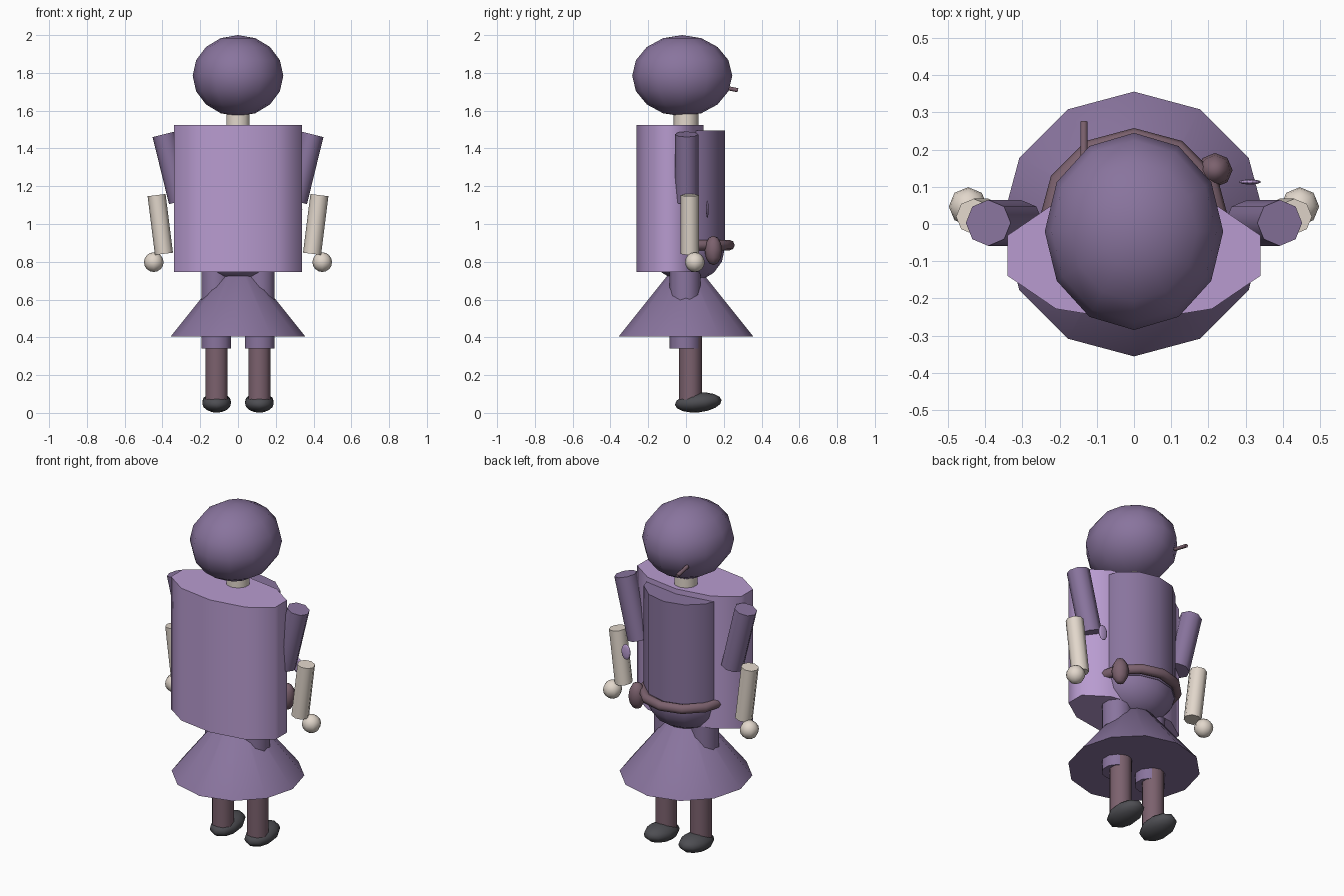
import bpy, math
from mathutils import Vector

if "Cube" in bpy.data.objects:
    bpy.data.objects.remove(bpy.data.objects["Cube"])


def material(name, rgb):
    m = bpy.data.materials.new(name)
    m.diffuse_color = (*rgb, 1)
    m.use_nodes = True
    m.node_tree.nodes["Principled BSDF"].inputs["Base Color"].default_value = m.diffuse_color
    return m


PURPLE = material("purple_cloth", (0.25, 0.175, 0.34))
LILAC = material("lilac_cloth", (0.48, 0.33, 0.63))
CREAM = material("cream", (0.76, 0.68, 0.60))
BROWN = material("brown", (0.20, 0.12, 0.155))
DARK = material("dark_leather", (0.075, 0.075, 0.085))


def finish(name, mat, scale=(1, 1, 1), angle=60):
    o = bpy.context.object
    o.name = name
    o.scale = scale
    bpy.ops.object.transform_apply(location=False, rotation=False, scale=True)
    o.data.materials.append(mat)
    bpy.ops.object.shade_smooth_by_angle(angle=math.radians(angle))
    return o


def ball(name, loc, radii, mat, seg=12, rings=8, tilt=0):
    bpy.ops.mesh.primitive_uv_sphere_add(segments=seg, ring_count=rings, radius=1,
                                         location=loc, rotation=(tilt, 0, 0))
    return finish(name, mat, radii, 80)


def column(name, y, z0, z1, rx, ry, mat, sides):
    bpy.ops.mesh.primitive_cylinder_add(vertices=sides, radius=1, depth=z1 - z0,
                                        location=(0, y, (z0 + z1) / 2))
    return finish(name, mat, (rx, ry, 1))


def rod(name, a, b, r, mat, sides=8):
    a, b = Vector(a), Vector(b)
    d = b - a
    bpy.ops.mesh.primitive_cylinder_add(vertices=sides, radius=r, depth=d.length,
                                        location=(a + b) / 2)
    bpy.context.object.rotation_euler = d.to_track_quat('Z', 'Y').to_euler()
    return finish(name, mat)


# Head, neck and the stalk at the mouth
ball("head", (0, -0.02, 1.785), (0.24, 0.265, 0.215), PURPLE)
column("neck", 0, 1.45, 1.62, 0.065, 0.065, CREAM, 10)
rod("stalk", (-0.135, 0.18, 1.727), (-0.135, 0.275, 1.708), 0.011, BROWN, 6)

# Torso, belly and cloak
column("torso", 0, 0.86, 1.495, 0.235, 0.207, PURPLE, 12)
ball("belly", (0, 0.01, 0.87), (0.225, 0.195, 0.18), PURPLE)
column("cloak", -0.085, 0.745, 1.525, 0.357, 0.177, LILAC, 10)

# Belt with pouch, and a small clasp
bpy.ops.mesh.primitive_torus_add(major_segments=12, minor_segments=8, major_radius=0.23,
                                 minor_radius=0.028, location=(0, 0, 0.888),
                                 rotation=(0, 0, math.pi / 2))
finish("belt", BROWN)
ball("pouch", (0.218, 0.145, 0.86), (0.047, 0.046, 0.078), BROWN, 8, 6)
ball("clasp", (0.312, 0.113, 1.078), (0.03, 0.007, 0.046), LILAC, 10, 6)

# Flared skirt
bpy.ops.mesh.primitive_cone_add(vertices=12, radius1=0.356, radius2=0.04, depth=0.395,
                                location=(0, 0, 0.6025))
finish("skirt", PURPLE)

# Arms and legs, mirrored
for side, s in (("right", 1), ("left", -1)):
    rod(side + "_upper_arm", (s * 0.392, 0.003, 1.475), (s * 0.305, 0.003, 1.12), 0.062, PURPLE)
    rod(side + "_forearm", (s * 0.431, 0.02, 1.153), (s * 0.392, 0.02, 0.842), 0.048, CREAM)
    ball(side + "_hand", (s * 0.446, 0.047, 0.798), (0.052, 0.052, 0.052), CREAM, 8, 8)
    rod(side + "_thigh", (s * 0.115, -0.005, 0.342), (s * 0.115, -0.005, 0.76), 0.083, PURPLE, 10)
    rod(side + "_shin", (s * 0.113, 0.023, 0.06), (s * 0.113, 0.023, 0.45), 0.061, BROWN, 10)
    ball(side + "_foot", (s * 0.113, 0.065, 0.055), (0.08, 0.124, 0.052), DARK, 10, 8, 0.1)
